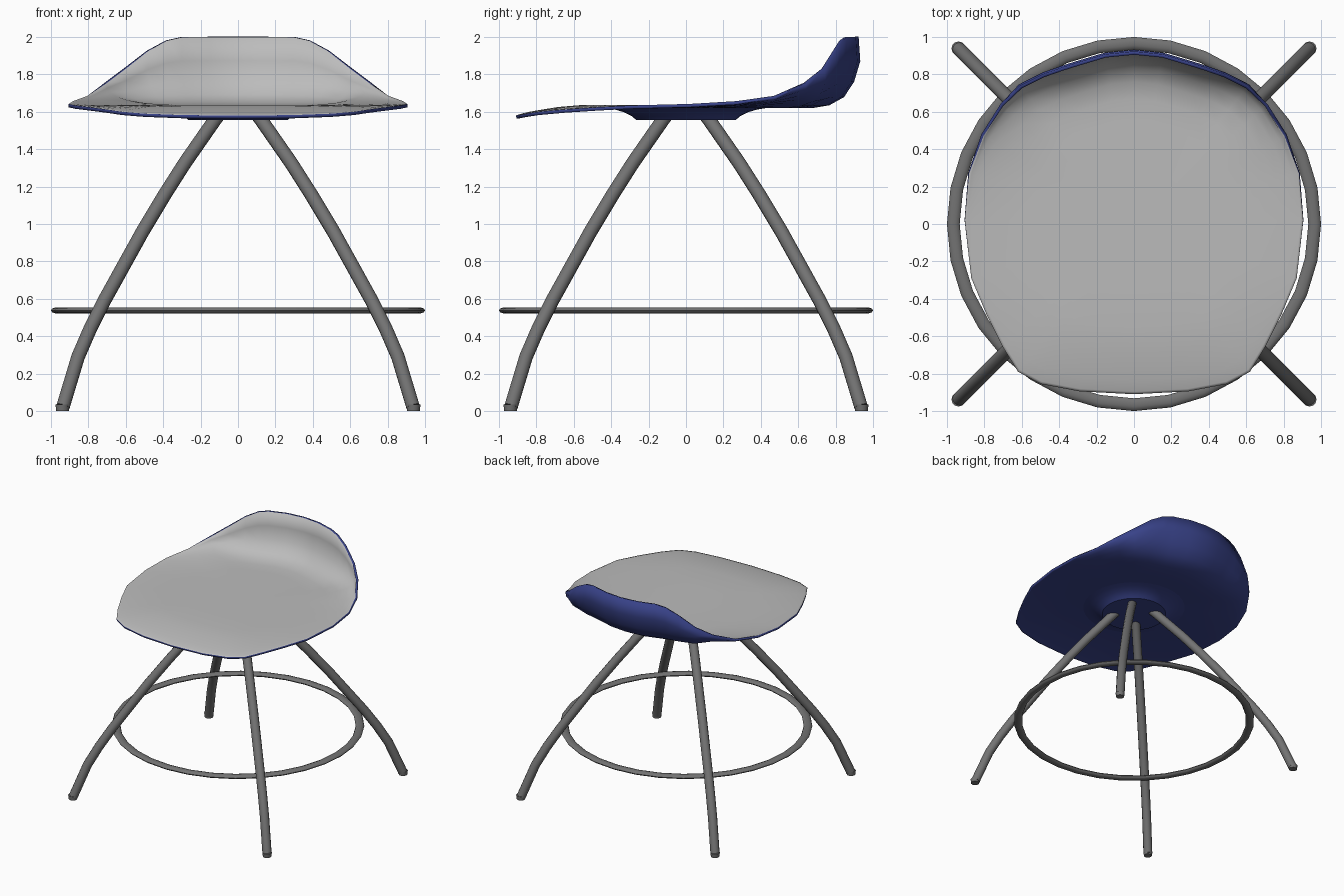
import bpy, bmesh, math
from mathutils import Vector

if "Cube" in bpy.data.objects:
    bpy.data.objects.remove(bpy.data.objects["Cube"])


def material(name, rgb):
    m = bpy.data.materials.new(name)
    m.diffuse_color = (*rgb, 1)
    m.use_nodes = True
    m.node_tree.nodes["Principled BSDF"].inputs["Base Color"].default_value = m.diffuse_color
    return m


BLUE = material("blue_shell", (0.04, 0.055, 0.25))
PALE = material("pale_grey", (0.5, 0.5, 0.5))
DARK = material("dark_grey_metal", (0.17, 0.17, 0.17))


def finish(name, bm, mats, angle=40):
    me = bpy.data.meshes.new(name)
    bm.to_mesh(me)
    bm.free()
    for m in mats:
        me.materials.append(m)
    ob = bpy.data.objects.new(name, me)
    bpy.context.collection.objects.link(ob)
    bpy.ops.object.select_all(action='DESELECT')
    ob.select_set(True)
    bpy.context.view_layer.objects.active = ob
    bpy.ops.object.shade_smooth_by_angle(angle=math.radians(angle))
    return ob


def loft(bm, rings, closed=False):
    """Join successive vertex rings with quads."""
    pairs = list(zip(rings, rings[1:]))
    if closed:
        pairs.append((rings[-1], rings[0]))
    for a, b in pairs:
        n = len(a)
        for i in range(n):
            bm.faces.new((a[i], b[i], b[(i + 1) % n], a[(i + 1) % n]))


# Seat: half of the rim from front to back, mirrored, lofted out from the centre
BASE = 1.637
half = [(0, -.91, 1.58), (.29, -.895, 1.582), (.5, -.855, 1.59), (.62, -.79, 1.6),
        (.7, -.66, 1.612), (.79, -.48, 1.624), (.87, -.29, 1.634), (.905, .02, 1.642),
        (.882, .27, 1.657), (.805, .47, 1.685), (.70, .63, 1.755), (.60, .725, 1.83),
        (.48, .785, 1.925), (.38, .82, 1.98), (.30, .845, 1.998), (.15, .89, 2.0), (0, .905, 2.0)]
rim = half + [(-x, y, z) for x, y, z in half[-2:0:-1]]
FLAT = [(.3, 0), (.6, 0), (.75, .2), (.85, .45), (.92, .65), (.96, .8), (.985, .92), (1, 1)]
STEEP = [(.3, 0), (.6, 0), (.74, 0), (.84, .04), (.92, .15), (.975, .36), (1.01, .65), (1, 1)]
bm = bmesh.new()
rings = []
for (t0, h0), (t1, h1) in zip(FLAT, STEEP):
    ring = []
    for x, y, z in rim:
        h = z - BASE
        k = max(0, min(1, h / .2))
        t, f = t0 + (t1 - t0) * k, h0 + (h1 - h0) * k
        ring.append(bm.verts.new((x * t, y * t, BASE + h * f)))
    rings.append(ring)
loft(bm, rings)
centre = bm.verts.new((0, 0, BASE))
n = len(rim)
for i in range(n):
    bm.faces.new((centre, rings[0][i], rings[0][(i + 1) % n]))
# Winding check keeps the pale side facing up
bm.normal_update()
down = [f for f in bm.faces if f.normal.z < -0.5]
if len(down) > len(bm.faces) / 2 - n:
    bmesh.ops.recalc_face_normals(bm, faces=bm.faces)
bm.normal_update()
bmesh.ops.recalc_face_normals(bm, faces=bm.faces)
bm.normal_update()
if next(iter(centre.link_faces)).normal.z < 0:
    bmesh.ops.reverse_faces(bm, faces=bm.faces)
seat = finish("seat", bm, [PALE, BLUE], 60)
mod = seat.modifiers.new("thickness", 'SOLIDIFY')
mod.thickness = .018
mod.offset = -1
mod.material_offset = 1
mod.material_offset_rim = 1

# Hub flaring into the underside of the seat
bm = bmesh.new()
rings = []
for r, z in [(.44, 1.622), (.38, 1.612), (.33, 1.597), (.29, 1.577), (.265, 1.555)]:
    rings.append([bm.verts.new((r * math.cos(a), r * math.sin(a), z))
                  for a in (math.tau * i / 32 for i in range(32))])
loft(bm, rings)
bm.faces.new(rings[0])
bm.faces.new(rings[-1])
bmesh.ops.recalc_face_normals(bm, faces=bm.faces)
finish("seat_hub", bm, [BLUE], 30)

# Foot ring with an oval section
bm = bmesh.new()
rings = []
for i in range(32):
    a = math.tau * i / 32
    ring = []
    for j in range(10):
        b = math.tau * j / 10
        r = .966 + .034 * math.cos(b)
        ring.append(bm.verts.new((r * math.cos(a), r * math.sin(a), .538 + .017 * math.sin(b))))
    rings.append(ring)
loft(bm, rings, closed=True)
bmesh.ops.recalc_face_normals(bm, faces=bm.faces)
finish("foot_ring", bm, [DARK], 60)

# Four bent tubular legs on the diagonals, each with a foot cap
PATH = [(.095, 1.595), (.125, 1.555), (.285, 1.325), (.39, 1.16), (.51, .96),
        (.715, .59), (.79, .44), (.855, .29), (.935, .025)]


def leg(name, sx, sy):
    bm = bmesh.new()
    pts = [Vector((x * sx, x * sy, z)) for x, z in PATH]
    side = Vector((-sy, sx, 0)).normalized()
    rings = []
    for i, p in enumerate(pts):
        d = (pts[min(i + 1, len(pts) - 1)] - pts[max(i - 1, 0)]).normalized()
        up = d.cross(side)
        rings.append([bm.verts.new(p + .037 * (side * math.cos(b) + up * math.sin(b)))
                      for b in (math.tau * j / 12 for j in range(12))])
    loft(bm, rings)
    bm.faces.new(rings[0])
    bm.faces.new(rings[-1])
    bmesh.ops.recalc_face_normals(bm, faces=bm.faces)
    finish(name, bm, [DARK])
    bm = bmesh.new()
    bmesh.ops.create_cone(bm, cap_ends=True, segments=12, radius1=.034, radius2=.038, depth=.035)
    bmesh.ops.translate(bm, verts=bm.verts, vec=(.938 * sx, .938 * sy, .0175))
    finish(name + "_foot", bm, [DARK])


for sx, sxn in ((-1, "left"), (1, "right")):
    for sy, syn in ((-1, "front"), (1, "back")):
        leg(f"{syn}_{sxn}_leg", sx, sy)
